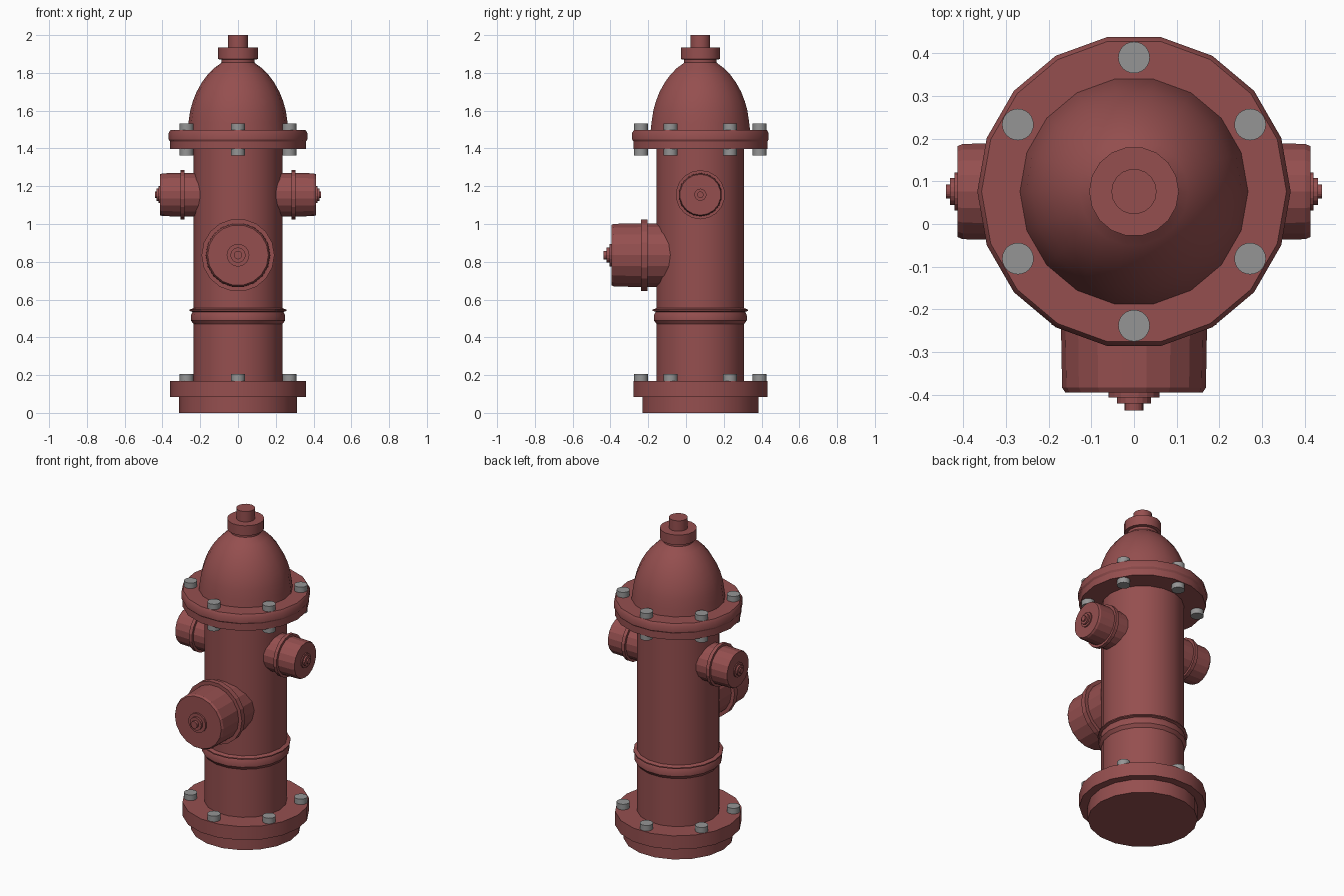
import bpy, bmesh, math
from mathutils import Matrix

if "Cube" in bpy.data.objects:
    bpy.data.objects.remove(bpy.data.objects["Cube"])

CY = 0.076          # y of the hydrant's vertical axis
SIDES = 18


def material(name, rgb):
    m = bpy.data.materials.new(name)
    m.diffuse_color = (*rgb, 1)
    m.use_nodes = True
    m.node_tree.nodes["Principled BSDF"].inputs["Base Color"].default_value = m.diffuse_color
    return m


RED = material("hydrant red", (0.30, 0.078, 0.078))
GREY = material("bolt grey", (0.30, 0.30, 0.30))


def lathe(name, profile, mat, matrix, sides=SIDES, smooth=True):
    """Spin (radius, height) points about local z and close both ends."""
    bm = bmesh.new()
    rings = []
    for r, h in profile:
        rings.append([bm.verts.new((r * math.cos(math.tau * i / sides),
                                    r * math.sin(math.tau * i / sides), h))
                      for i in range(sides)])
    for a, b in zip(rings, rings[1:]):
        for i in range(sides):
            j = (i + 1) % sides
            bm.faces.new((a[i], a[j], b[j], b[i]))
    bm.faces.new(rings[0][::-1])
    bm.faces.new(rings[-1])
    me = bpy.data.meshes.new(name)
    bm.to_mesh(me)
    bm.free()
    me.materials.append(mat)
    ob = bpy.data.objects.new(name, me)
    bpy.context.collection.objects.link(ob)
    ob.matrix_world = matrix
    if smooth:
        bpy.ops.object.select_all(action='DESELECT')
        ob.select_set(True)
        bpy.context.view_layer.objects.active = ob
        bpy.ops.object.shade_smooth_by_angle(angle=math.radians(32))
    return ob


axis = Matrix.Translation((0, CY, 0))

# Foot and bottom flange
lathe("base", [(0.312, 0), (0.312, 0.085), (0.36, 0.085), (0.36, 0.17),
               (0.22, 0.17)], RED, axis)

# Barrel with the raised band
lathe("barrel", [(0.235, 0.16), (0.235, 0.47), (0.25, 0.49), (0.25, 0.515),
                 (0.241, 0.535), (0.256, 0.54), (0.256, 0.547), (0.235, 0.555),
                 (0.235, 1.41)], RED, axis)

# Upper flange
lathe("top_flange", [(0.22, 1.396), (0.36, 1.396), (0.36, 1.437), (0.367, 1.448),
                     (0.367, 1.482), (0.357, 1.498), (0.24, 1.498)], RED, axis)

# Domed bonnet
lathe("bonnet", [(0.268, 1.49), (0.262, 1.54), (0.253, 1.6), (0.239, 1.65),
                 (0.219, 1.7), (0.191, 1.75), (0.161, 1.79), (0.127, 1.825),
                 (0.092, 1.85), (0.088, 1.855), (0.088, 1.88)], RED, axis)

# Operating nut
lathe("operating_nut", [(0.088, 1.87), (0.105, 1.873), (0.105, 1.935),
                        (0.053, 1.935), (0.053, 2.0)], RED, axis)


# Hose outlets: pipe, collar, cap and stepped nub
def outlet(name, r, ring, d0, d1, end, nub, z, rot):
    prof = [(r, 0.12), (r, d0), (ring, d0), (ring, d1), (r, d1), (r * 0.985, end - 0.012),
            (r * 0.94, end)]
    prev = end
    for nr, nh in nub:
        prof += [(nr, prev), (nr, nh)]
        prev = nh
    lathe(name, prof, RED, Matrix.Translation((0, CY, z)) @ rot, smooth=False)


outlet("front_outlet", 0.171, 0.193, 0.281, 0.313, 0.471,
       [(0.06, 0.482), (0.04, 0.496), (0.022, 0.513)], 0.835,
       Matrix.Rotation(math.pi / 2, 4, 'X'))
for name, s in (("right_outlet", 1), ("left_outlet", -1)):
    outlet(name, 0.115, 0.13, 0.282, 0.304, 0.413,
           [(0.045, 0.42), (0.032, 0.431), (0.017, 0.44)], 1.155,
           Matrix.Rotation(s * math.pi / 2, 4, 'Y'))

# Bolt heads on both flanges
for row, z0, z1 in (("base", 0.16, 0.205), ("under", 1.363, 1.40), ("top", 1.49, 1.532)):
    for k in range(6):
        a = math.radians(30 + 60 * k)
        lathe(f"{row}_bolt_{k + 1}", [(0.037, z0), (0.037, z1)], GREY,
              Matrix.Translation((0.314 * math.cos(a), CY + 0.314 * math.sin(a), 0)),
              sides=24)
